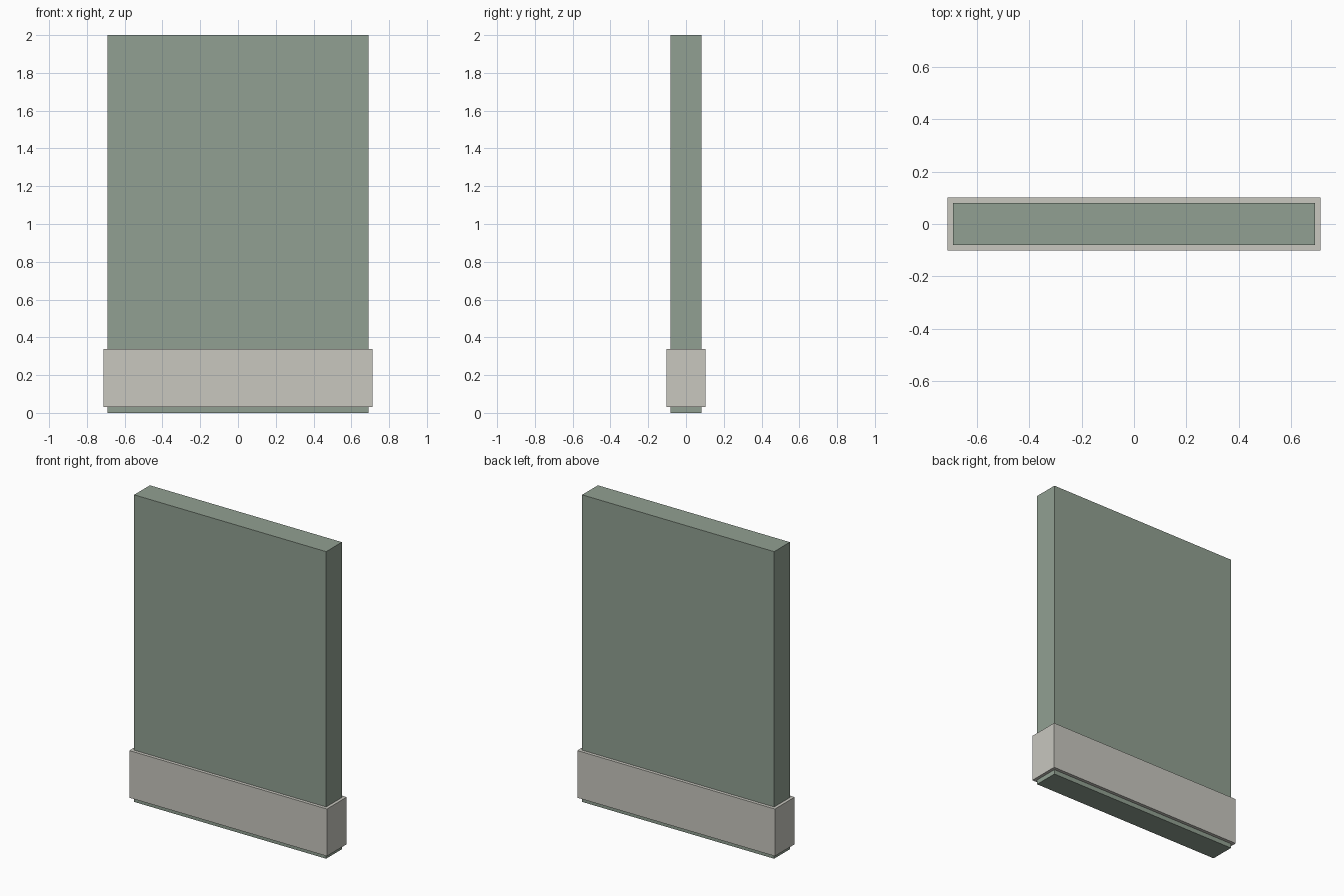
import bpy
import bmesh
from mathutils import Matrix

if "Cube" in bpy.data.objects:
    bpy.data.objects.remove(bpy.data.objects["Cube"])


def linear(rgb):
    """sRGB 0-255 to linear RGBA."""
    return tuple(((c / 255 + 0.055) / 1.055) ** 2.4 for c in rgb) + (1.0,)


def material(name, rgb):
    m = bpy.data.materials.new(name)
    m.diffuse_color = linear(rgb)
    m.use_nodes = True
    m.node_tree.nodes["Principled BSDF"].inputs["Base Color"].default_value = m.diffuse_color
    return m


def box(name, half_x, half_y, z0, z1, mat):
    bm = bmesh.new()
    size = Matrix.Diagonal((2 * half_x, 2 * half_y, z1 - z0, 1))
    bmesh.ops.create_cube(bm, size=1, matrix=Matrix.Translation((0, 0, (z0 + z1) / 2)) @ size)
    mesh = bpy.data.meshes.new(name)
    bm.to_mesh(mesh)
    bm.free()
    mesh.materials.append(mat)
    ob = bpy.data.objects.new(name, mesh)
    bpy.context.collection.objects.link(ob)
    return ob


green = material("sage green", (145, 160, 146))
stone = material("pale stone", (200, 199, 191))

# Tall wall panel, full height
box("wall_panel", 0.692, 0.081, 0.0, 2.0, green)
# Skirting band wrapped around the foot, slightly above the ground
box("skirting_band", 0.712, 0.102, 0.03, 0.337, stone)
